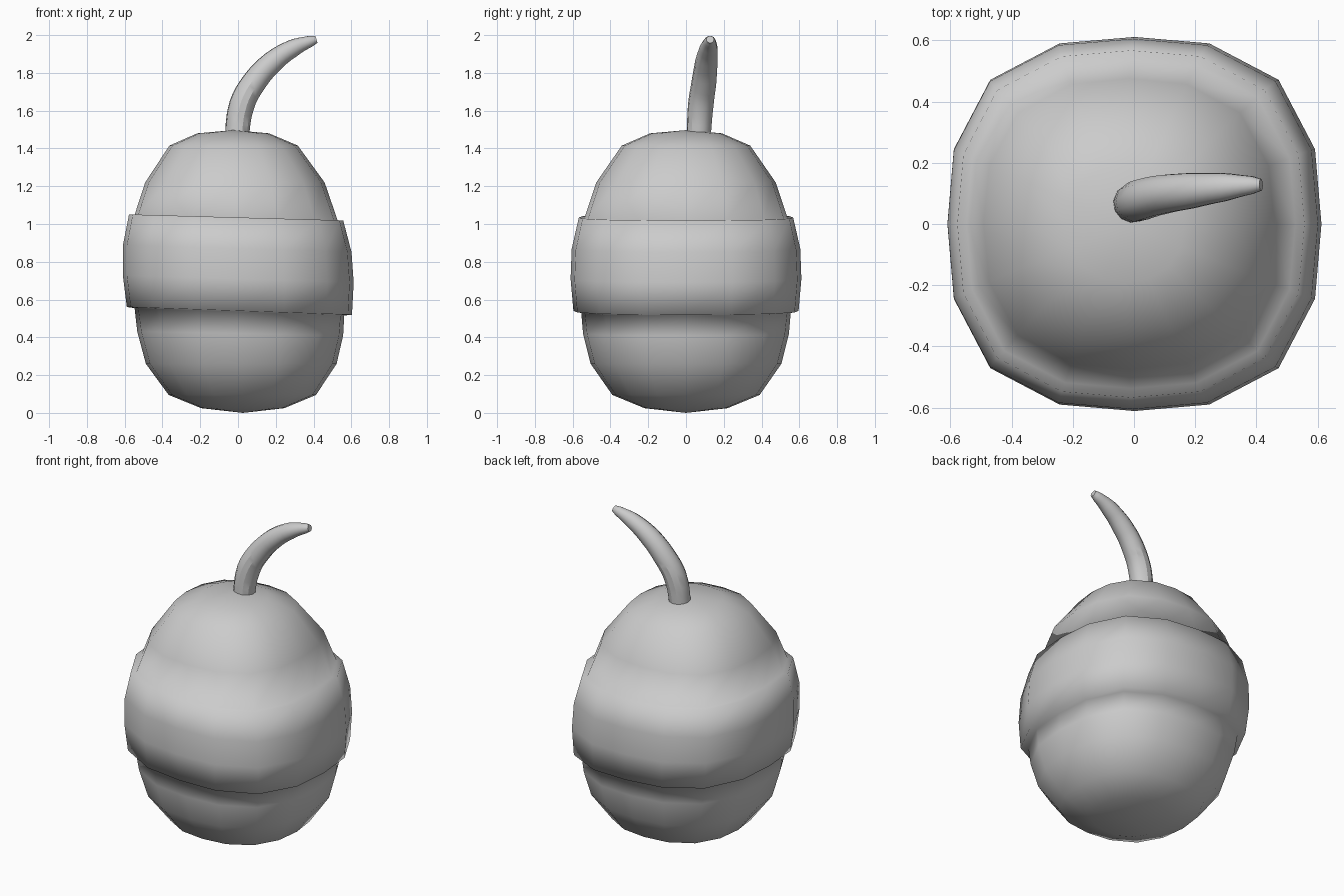
import bpy, bmesh
from math import sin, cos, pi

if "Cube" in bpy.data.objects:
    bpy.data.objects.remove(bpy.data.objects["Cube"])

SEG = 16
# Body profile: radius, height, squareness, band tilt
PROFILE = [
    (0.22, 0.025, 0.02, 0.0), (0.39, 0.095, 0.03, 0.0), (0.505, 0.26, 0.035, 0.0),
    (0.545, 0.42, 0.04, -0.02), (0.555, 0.535, 0.045, -0.035),
    (0.596, 0.54, 0.045, -0.035), (0.611, 0.71, 0.045, -0.03),
    (0.605, 0.87, 0.045, -0.03), (0.567, 1.035, 0.045, -0.028),
    (0.537, 1.035, 0.045, -0.028), (0.475, 1.22, 0.04, 0.0),
    (0.34, 1.415, 0.03, 0.0), (0.19, 1.48, 0.02, 0.0),
]


def lean(z):
    return -0.035 * (z - 0.75)


# Egg-shaped body with a raised band, slightly square in plan
bm = bmesh.new()
rings = []
for r, z, square, tilt in PROFILE:
    ring = []
    for i in range(SEG):
        a = 2 * pi * i / SEG
        rr = r * (1 + square * (1 - cos(4 * a)))
        x, y = rr * cos(a), rr * sin(a)
        ring.append(bm.verts.new((x + lean(z), y, z + tilt * x)))
    rings.append(ring)
for lo, hi in zip(rings, rings[1:]):
    for i in range(SEG):
        j = (i + 1) % SEG
        bm.faces.new((lo[i], lo[j], hi[j], hi[i]))
bottom = bm.verts.new((lean(0), 0, 0))
top = bm.verts.new((lean(1.5), 0, 1.497))
for i in range(SEG):
    j = (i + 1) % SEG
    bm.faces.new((bottom, rings[0][j], rings[0][i]))
    bm.faces.new((top, rings[-1][i], rings[-1][j]))
bmesh.ops.recalc_face_normals(bm, faces=bm.faces)
for f in bm.faces:
    f.smooth = True
mesh = bpy.data.meshes.new("banded_body")
bm.to_mesh(mesh)
bm.free()
bpy.context.collection.objects.link(bpy.data.objects.new("banded_body", mesh))

# Curved, tapering stem
PATH = [
    (-0.01, 0.065, 1.42, 0.063), (0.02, 0.078, 1.63, 0.068),
    (0.085, 0.095, 1.75, 0.066), (0.18, 0.108, 1.855, 0.060),
    (0.29, 0.12, 1.93, 0.048), (0.385, 0.127, 1.968, 0.030),
    (0.415, 0.128, 1.977, 0.020),
]
curve = bpy.data.curves.new("stem", 'CURVE')
curve.dimensions = '3D'
curve.bevel_depth = 1.0
curve.bevel_resolution = 4
curve.resolution_u = 4
curve.use_fill_caps = True
spline = curve.splines.new('BEZIER')
spline.bezier_points.add(len(PATH) - 1)
for p, (x, y, z, r) in zip(spline.bezier_points, PATH):
    p.co = (x, y, z)
    p.radius = r
    p.handle_left_type = p.handle_right_type = 'AUTO'
stem = bpy.data.objects.new("stem", curve)
bpy.context.collection.objects.link(stem)
bpy.context.view_layer.objects.active = stem
stem.select_set(True)
bpy.ops.object.convert(target='MESH')
bpy.ops.object.shade_smooth_by_angle()
